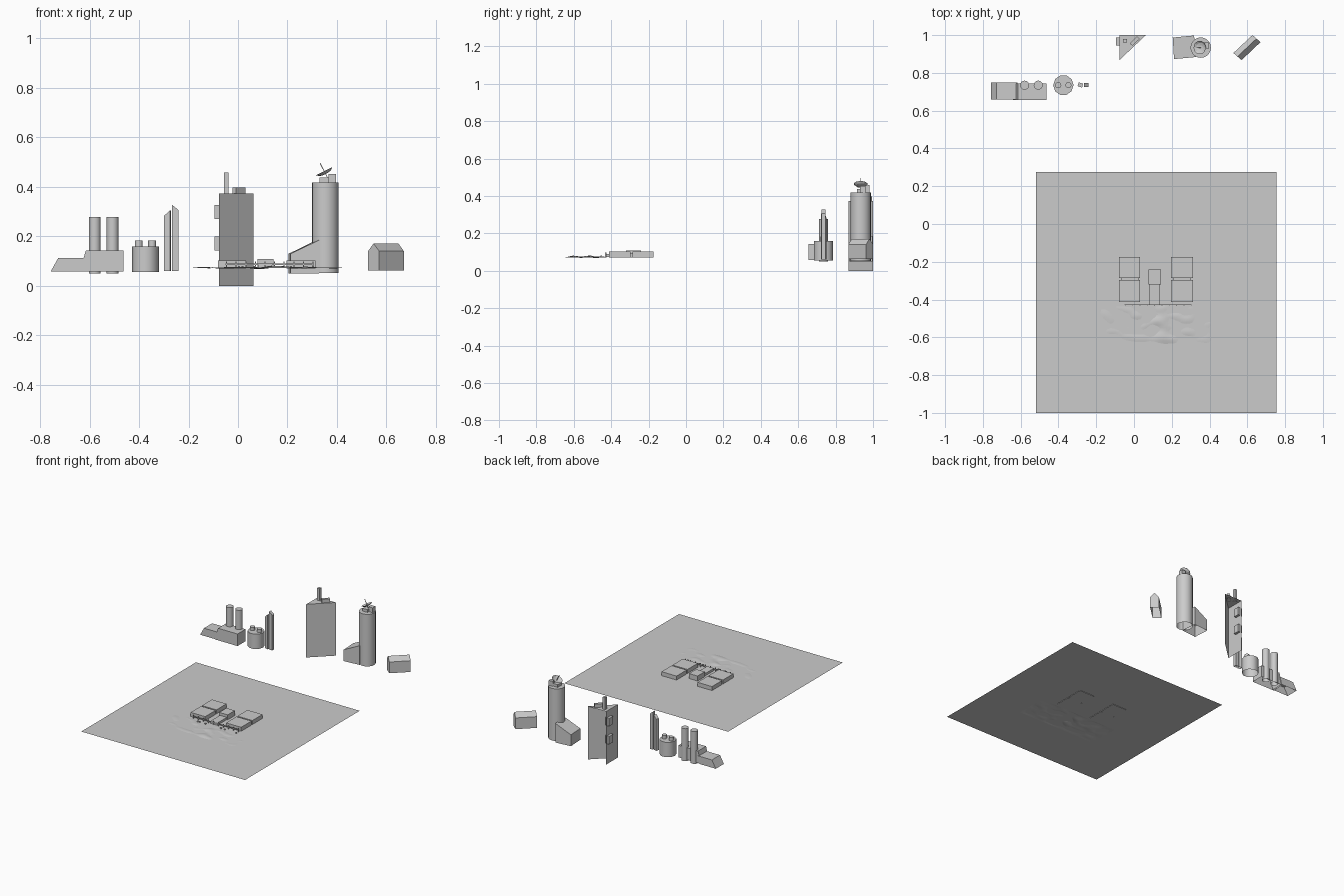
import bpy, bmesh, math
from mathutils import Vector, noise

if "Cube" in bpy.data.objects:
    bpy.data.objects.remove(bpy.data.objects["Cube"])


def finish(name, bm, smooth=False):
    bmesh.ops.recalc_face_normals(bm, faces=bm.faces[:])
    me = bpy.data.meshes.new(name)
    bm.to_mesh(me)
    bm.free()
    ob = bpy.data.objects.new(name, me)
    bpy.context.collection.objects.link(ob)
    if smooth:
        bpy.ops.object.select_all(action='DESELECT')
        ob.select_set(True)
        bpy.context.view_layer.objects.active = ob
        bpy.ops.object.shade_smooth_by_angle(angle=math.radians(50))
    return ob


def loft(name, low, high, base=False, skip=()):
    """Walls between two rings plus a roof; base closes the underside, skip leaves walls open."""
    bm = bmesh.new()
    a = [bm.verts.new(p) for p in low]
    b = [bm.verts.new(p) for p in high]
    n = len(a)
    for i in range(n):
        if i not in skip:
            j = (i + 1) % n
            bm.faces.new((a[i], a[j], b[j], b[i]))
    bm.faces.new(b)
    if base:
        bm.faces.new(a[::-1])
    return finish(name, bm)


def prism(name, pts, z0, z1, base=False, skip=()):
    """Vertical walls over a footprint; z1 is one height or one per corner."""
    tops = z1 if isinstance(z1, (list, tuple)) else [z1] * len(pts)
    return loft(name, [(x, y, z0) for x, y in pts],
                [(x, y, z) for (x, y), z in zip(pts, tops)], base, skip)


def rect(x0, x1, y0, y1):
    return [(x0, y0), (x1, y0), (x1, y1), (x0, y1)]


def box(name, x0, x1, y0, y1, z0, z1):
    return prism(name, rect(x0, x1, y0, y1), z0, z1, base=True)


def tube(name, x, y, r, z0, z1, sides=16):
    ring = [(x + r * math.cos(2 * math.pi * i / sides), y + r * math.sin(2 * math.pi * i / sides))
            for i in range(sides)]
    ob = prism(name, ring, z0, z1)
    bpy.ops.object.select_all(action='DESELECT')
    ob.select_set(True)
    bpy.context.view_layer.objects.active = ob
    bpy.ops.object.shade_smooth_by_angle(angle=math.radians(50))
    return ob


G = 0.074  # ground level

# Flat ground sheet
bm = bmesh.new()
bm.faces.new([bm.verts.new((x, y, G)) for x, y in rect(-0.52, 0.755, -1.0, 0.275)])
finish("ground", bm)

# Smooth low rubble drifts
bm = bmesh.new()
bmesh.ops.create_grid(bm, x_segments=36, y_segments=16, size=1)
for v in bm.verts:
    u, w = v.co.x, v.co.y
    fade = max(0, (1 - u * u) * (1 - w * w)) ** 0.5
    h = noise.noise(Vector((u * 4, w * 2.2, 3.1)))
    v.co = (0.12 + 0.31 * u, -0.535 + 0.11 * w, G - 0.002 + fade * (0.003 + 0.012 * h))
finish("drifts", bm, True)

# Low bunker pairs, left and right
for side, x0, x1 in (("left", -0.08, 0.033), ("right", 0.196, 0.313)):
    for end, y0, y1 in (("rear", -0.287, -0.175), ("front", -0.412, -0.297)):
        box(f"{side}_{end}_bunker", x0, x1, y0, y1, G - 0.003, 0.102)
    box(f"{side}_bunker_link", x0 + 0.01, x1 - 0.01, -0.30, -0.284, G - 0.003, 0.092)

# Central block and its walkway
box("central_block", 0.078, 0.144, -0.32, -0.24, G, 0.109)
box("walkway", 0.083, 0.137, -0.425, -0.32, G, 0.09)

# Front barrier: rail, posts and small crates
box("barrier_rail", -0.05, 0.305, -0.43, -0.425, 0.084, 0.09)
for i in range(10):
    x = -0.048 + i * 0.0388
    box(f"barrier_post_{i}", x, x + 0.004, -0.432, -0.426, G, 0.098)
for i, x in enumerate((0.0, 0.015, 0.06, 0.18, 0.21, 0.30)):
    box(f"crate_{i}", x, x + 0.008, -0.457, -0.449, G, 0.081)

# Factory: low annexe, main hall, two stacks
loft("factory_annexe", [(x, y, 0.058) for x, y in rect(-0.757, -0.63, 0.66, 0.75)],
     [(x, y, 0.112) for x, y in rect(-0.727, -0.617, 0.66, 0.75)])
loft("factory_hall", [(x, y, 0.058) for x, y in rect(-0.64, -0.463, 0.656, 0.745)],
     [(x, y, 0.143) for x, y in rect(-0.615, -0.463, 0.656, 0.745)])
for i, x in enumerate((-0.579, -0.507)):
    tube(f"factory_stack_{i}", x, 0.735, 0.024, 0.05, 0.278)

# Storage tank with two vents
tube("tank", -0.374, 0.735, 0.054, 0.055, 0.16, 10)
for i, x in enumerate((-0.401, -0.347)):
    tube(f"tank_vent_{i}", x, 0.735, 0.016, 0.155, 0.183, 12)

# Twin slender towers with sloping tops
prism("slim_tower_left", [(-0.299, 0.73), (-0.275, 0.722), (-0.27, 0.743), (-0.292, 0.75)],
      0.06, [0.283, 0.305, 0.305, 0.283])
prism("slim_tower_right", rect(-0.266, -0.241, 0.725, 0.747), 0.06, [0.327, 0.307, 0.307, 0.327])

# Triangular tower, open at the back, with side pods, mast and roof unit
prism("triangular_tower", [(-0.077, 0.868), (0.063, 1.0), (-0.077, 1.0)], 0, 0.374, skip=(1,))
for i, z in enumerate((0.143, 0.27)):
    box(f"side_pod_{i}", -0.094, -0.06, 0.945, 0.988, z, z + 0.056)
box("roof_mast", -0.057, -0.038, 0.96, 0.98, 0.37, 0.459)
prism("roof_unit", [(-0.022, 0.955), (-0.008, 0.943), (0.03, 0.98), (0.016, 0.994)], 0.37, 0.398)

# Round tower with roof plant
tube("round_tower", 0.353, 0.934, 0.054, 0.052, 0.418, 20)
box("roof_plant_tall", 0.365, 0.397, 0.93, 0.96, 0.415, 0.452)
box("roof_plant_low", 0.33, 0.368, 0.915, 0.955, 0.415, 0.437)

# Tilted dish and feed spike
bm = bmesh.new()
rings = []
for r, h in ((0.012, -0.009), (0.026, -0.005), (0.037, 0.004)):
    rings.append([bm.verts.new((r * math.cos(k * math.pi / 5), r * math.sin(k * math.pi / 5), h))
                  for k in range(10)])
bm.faces.new(rings[0])
for p, q in zip(rings, rings[1:]):
    for k in range(10):
        bm.faces.new((p[k], p[(k + 1) % 10], q[(k + 1) % 10], q[k]))
bmesh.ops.recalc_face_normals(bm, faces=bm.faces[:])
dish = finish("dish", bm)
spike = box("dish_spike", -0.0015, 0.0015, -0.0015, 0.0015, -0.025, 0.04)
for ob in (dish, spike):
    ob.location = (0.35, 0.934, 0.46)
    ob.rotation_euler = (0, math.radians(-27), 0)

# Wedge-roofed hall beside the round tower
prism("wedge_hall", [(0.212, 0.873), (0.328, 0.884), (0.318, 0.998), (0.205, 0.987)],
      0.05, [0.13, 0.185, 0.185, 0.13])

# Gabled shed set at an angle
c = [(0.526, 0.905), (0.57, 0.868), (0.67, 0.963), (0.627, 1.0)]
bm = bmesh.new()
lo = [bm.verts.new((x, y, 0.062)) for x, y in c]
hi = [bm.verts.new((x, y, 0.141)) for x, y in c]
r0, r1 = bm.verts.new((0.548, 0.8865, 0.171)), bm.verts.new((0.6485, 0.9815, 0.171))
for f in ((lo[0], lo[1], hi[1], r0, hi[0]), (lo[1], lo[2], hi[2], hi[1]),
          (lo[2], lo[3], hi[3], r1, hi[2]), (lo[3], lo[0], hi[0], hi[3]),
          (hi[1], hi[2], r1, r0), (hi[3], hi[0], r0, r1)):
    bm.faces.new(f)
finish("shed", bm)
